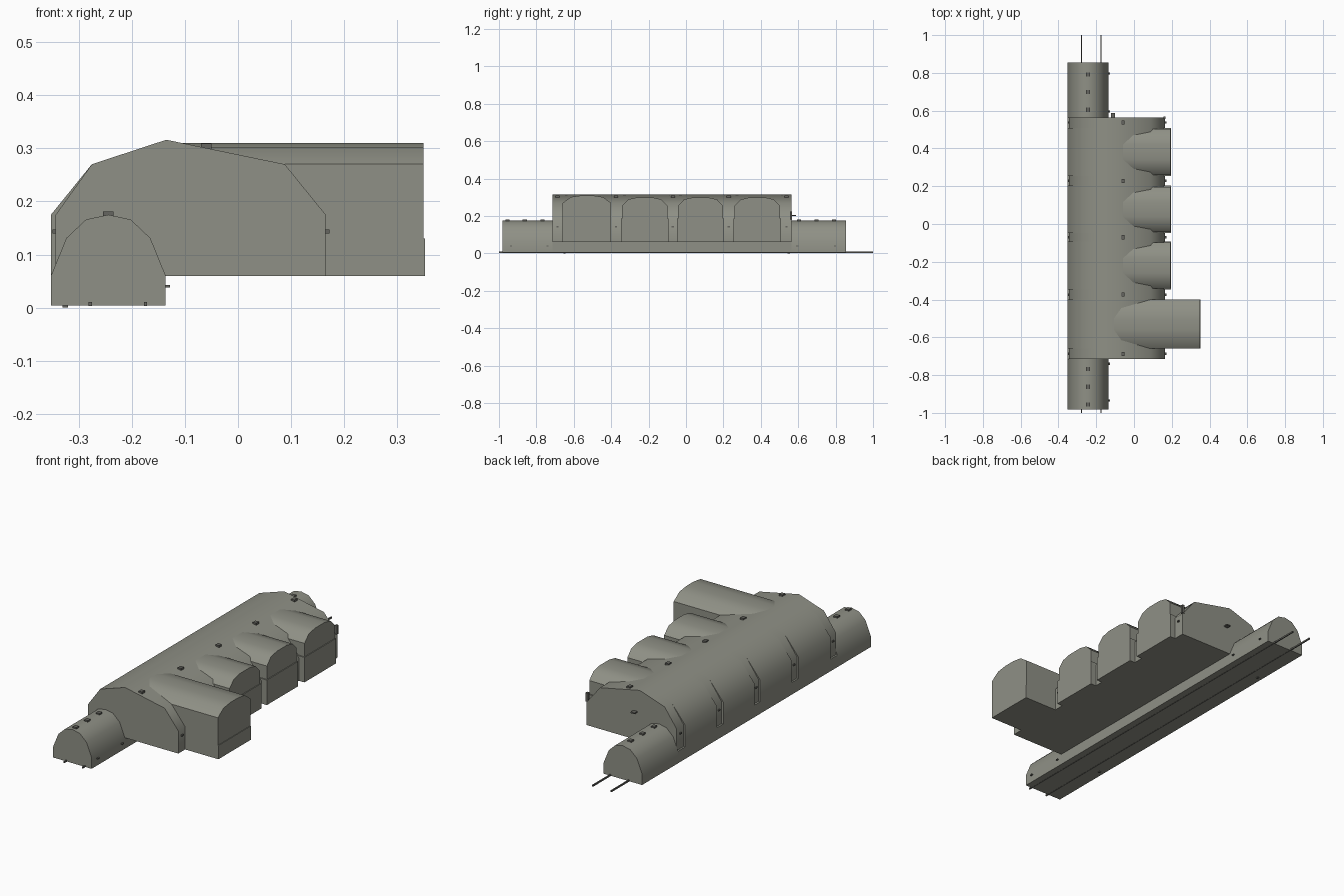
import bpy, bmesh, math

if "Cube" in bpy.data.objects:
    bpy.data.objects.remove(bpy.data.objects["Cube"])

def mat(name, rgb):
    m = bpy.data.materials.new(name)
    m.diffuse_color = (*rgb, 1)
    m.use_nodes = True
    m.node_tree.nodes["Principled BSDF"].inputs["Base Color"].default_value = m.diffuse_color
    return m

CONCRETE = mat("concrete_grey", (0.275, 0.28, 0.237))
DARK = mat("fixture_grey", (0.13, 0.13, 0.115))

def prism(name, profile, a, b, axis='y', smooth=True, m=CONCRETE):
    """Extrude a closed (u, z) profile along x or y from a to b."""
    bm = bmesh.new()
    place = (lambda u, z, t: (u, t, z)) if axis == 'y' else (lambda u, z, t: (t, u, z))
    ends = [[bm.verts.new(place(u, z, t)) for u, z in profile] for t in (a, b)]
    n = len(profile)
    bm.faces.new(ends[0])
    bm.faces.new(ends[1][::-1])
    for i in range(n):
        j = (i + 1) % n
        f = bm.faces.new((ends[0][i], ends[0][j], ends[1][j], ends[1][i]))
        f.smooth = smooth
    bmesh.ops.recalc_face_normals(bm, faces=bm.faces)
    me = bpy.data.meshes.new(name)
    bm.to_mesh(me)
    bm.free()
    me.set_sharp_from_angle(angle=math.radians(42))
    me.materials.append(m)
    ob = bpy.data.objects.new(name, me)
    bpy.context.collection.objects.link(ob)
    return ob

def box(name, x0, x1, y0, y1, z0, z1, m=CONCRETE):
    return prism(name, [(x0, z0), (x1, z0), (x1, z1), (x0, z1)], y0, y1, smooth=False, m=m)

def arch(c, half, pts):
    """Symmetric profile about u = c from (half-width, z) points, bottom to top."""
    return [(c + u, z) for u, z in pts] + [(c - u, z) for u, z in reversed(pts)]

# train tunnel: arched ends and a plain trough under the hall
tunnel = [(-0.352, 0.004), (-0.352, 0.06), (-0.323, 0.131), (-0.286, 0.166), (-0.244, 0.175),
          (-0.202, 0.166), (-0.165, 0.131), (-0.136, 0.06), (-0.136, 0.004)]
prism("tunnel_front", tunnel, -0.982, -0.715, smooth=False)
prism("tunnel_back", tunnel, 0.565, 0.856)
box("track_trough", -0.352, -0.136, -0.715, 0.565, 0.004, 0.065)

# station hall: vaulted bays with slightly recessed ribs between
def hall(left):
    return [(left, 0.06), (left, 0.175), (-0.275, 0.27), (-0.135, 0.316),
            (0.088, 0.27), (0.165, 0.175), (0.165, 0.06)]

bays = [(-0.66, -0.40), (-0.348, -0.093), (-0.048, 0.203), (0.254, 0.509)]
ribs = [(-0.715, -0.66), (-0.40, -0.348), (-0.093, -0.048), (0.203, 0.254), (0.509, 0.565)]
for a, b in bays:
    prism("hall_bay", hall(-0.352), a, b)
for a, b in ribs:
    prism("hall_rib", hall(-0.343), a, b)
    c = (a + b) / 2
    # lamps on the rib sides and roof
    for x in (-0.344, 0.167):
        box("rib_lamp", x - 0.005, x + 0.005, c - 0.006, c + 0.006, 0.14, 0.147, DARK)
    box("roof_lamp", -0.07, -0.05, c - 0.011, c + 0.011, 0.29, 0.309, DARK)

# arched side alcoves with a lower wall ledge
for a, b in bays[1:]:
    c, h = (a + b) / 2, (b - a) / 2
    k = h - 0.006
    prism("alcove_vault", arch(c, k, [(k, 0.07), (k, 0.255), (0.088, 0.289), (0.04, 0.3)]),
          -0.09, 0.192, axis='x')
    box("alcove_wall", 0.1, 0.196, a, b, 0.06, 0.187)

# long exit passage
c = -0.53
prism("exit_passage", arch(c, 0.13, [(0.13, 0.06), (0.13, 0.27), (0.085, 0.302), (0.03, 0.31)]),
      -0.11, 0.349, axis='x')
box("exit_panel", 0.345, 0.352, c - 0.13, c + 0.13, 0.06, 0.13)

# tunnel lamps on the roof and platform side
for y in (-0.955, -0.862, -0.768, 0.605, 0.698, 0.792):
    box("tunnel_roof_lamp", -0.254, -0.234, y - 0.011, y + 0.011, 0.165, 0.181, DARK)
for y in (-0.935, -0.74, 0.595, 0.797):
    box("tunnel_side_lamp", -0.14, -0.128, y - 0.006, y + 0.006, 0.038, 0.043, DARK)

# rails and drains
for x in (-0.278, -0.174):
    box("rail", x - 0.003, x + 0.003, -1, 1, 0.003, 0.011, DARK)
for y in (-0.65, 0.55):
    box("drain", -0.33, -0.32, y - 0.006, y + 0.006, 0, 0.006, DARK)

# signal box at the back end of the hall
box("signal_box", 0.155, 0.167, 0.555, 0.568, 0.18, 0.225, DARK)
box("signal_bracket", -0.122, -0.1, 0.56, 0.588, 0.2, 0.206, DARK)
